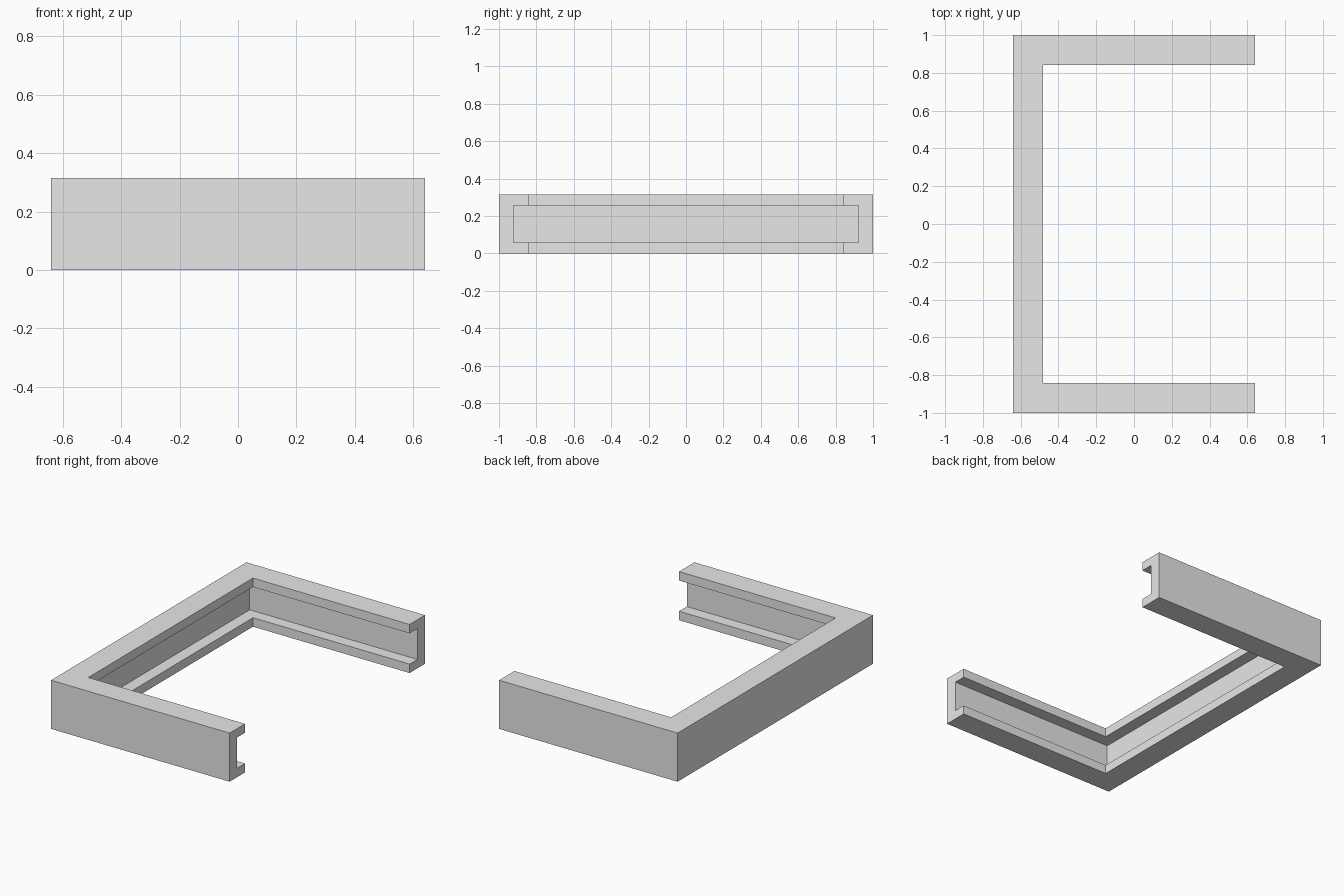
import bpy
import bmesh

cube = bpy.data.objects.get("Cube")
if cube:
    bpy.data.objects.remove(cube, do_unlink=True)

HALF_X, HALF_Y, HEIGHT = 0.64, 1.0, 0.315
DEPTH, WEB, FLANGE = 0.157, 0.078, 0.058

# Plain grey material
grey = bpy.data.materials.new("plain_grey")
grey.use_nodes = True
colour = (0.8, 0.8, 0.8, 1)
grey.diffuse_color = colour
grey.node_tree.nodes["Principled BSDF"].inputs["Base Color"].default_value = colour

# C-shaped channel section: (distance in from the outer face, height)
section = [
    (0, 0), (DEPTH, 0), (DEPTH, FLANGE), (WEB, FLANGE),
    (WEB, HEIGHT - FLANGE), (DEPTH, HEIGHT - FLANGE), (DEPTH, HEIGHT), (0, HEIGHT),
]


def station(x, side, mitred):
    """Section vertices at one end or one mitred corner of the frame."""
    return [bm.verts.new((x + (d if mitred else 0), side * (HALF_Y - d), z))
            for d, z in section]


# Sweep the section along the three sides of the frame
bm = bmesh.new()
rings = [
    station(HALF_X, -1, False),
    station(-HALF_X, -1, True),
    station(-HALF_X, 1, True),
    station(HALF_X, 1, False),
]
for a, b in zip(rings, rings[1:]):
    for i in range(len(section)):
        j = (i + 1) % len(section)
        bm.faces.new((a[i], a[j], b[j], b[i]))

# Close the two open ends
bm.faces.new(rings[0])
bm.faces.new(rings[-1])
bmesh.ops.recalc_face_normals(bm, faces=bm.faces)

mesh = bpy.data.meshes.new("channel_frame")
bm.to_mesh(mesh)
bm.free()
mesh.materials.append(grey)
frame = bpy.data.objects.new("channel_frame", mesh)
bpy.context.collection.objects.link(frame)
